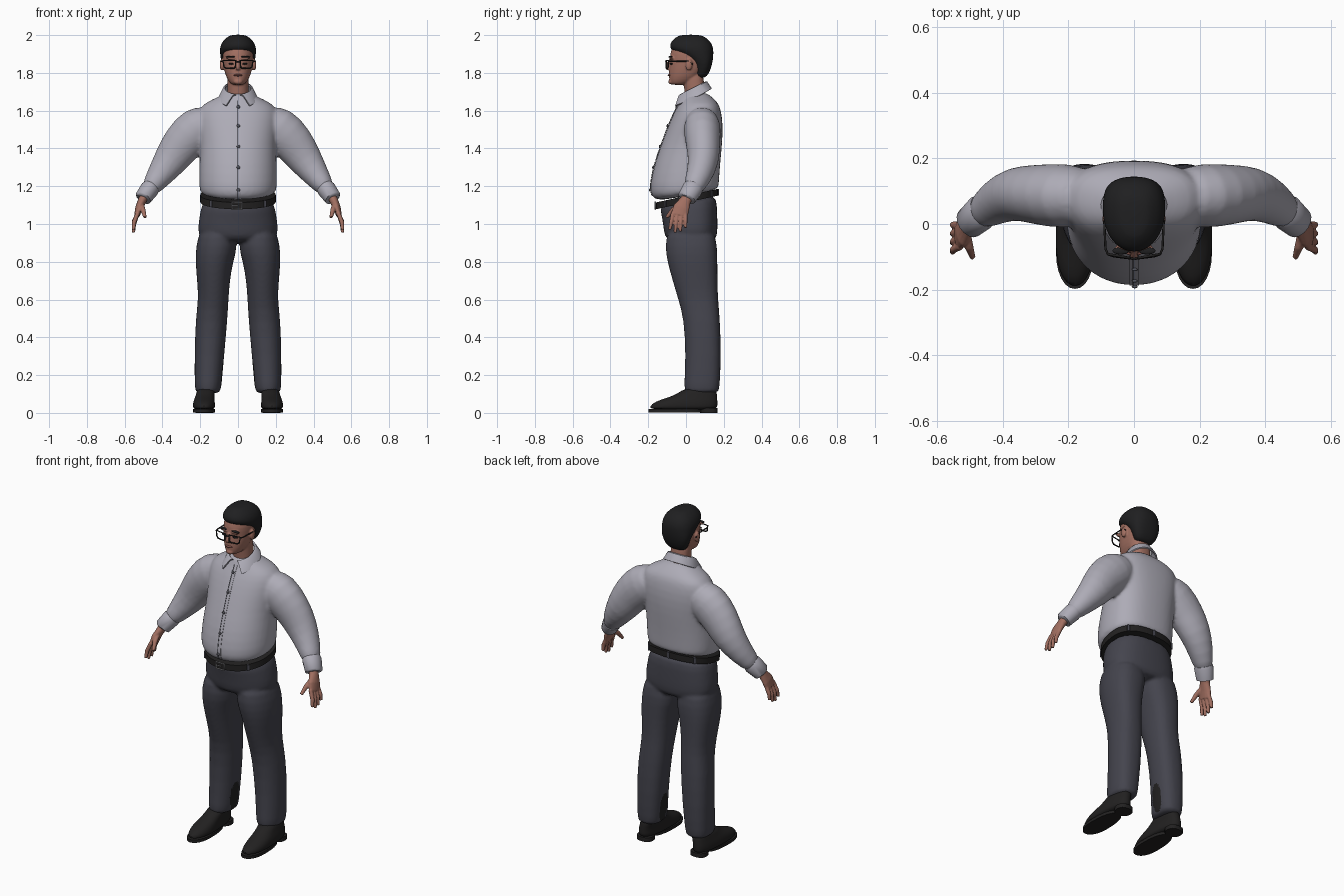
import bpy, bmesh
from math import sin, cos, pi, radians
from mathutils import Vector, Matrix

if "Cube" in bpy.data.objects:
    bpy.data.objects.remove(bpy.data.objects["Cube"])


def material(name, r, g, b):
    m = bpy.data.materials.new(name)
    m.use_nodes = True
    m.diffuse_color = (r, g, b, 1)
    bsdf = m.node_tree.nodes["Principled BSDF"]
    bsdf.inputs["Base Color"].default_value = (r, g, b, 1)
    bsdf.inputs["Roughness"].default_value = 0.7
    return m


SHIRT = material("shirt grey", .42, .41, .47)
CLOTH = material("trouser charcoal", .058, .058, .075)
SKIN = material("skin", .36, .16, .12)
LIPS = material("lips", .24, .09, .075)
HAIR = material("hair black", .014, .014, .015)
LEATHER = material("leather black", .016, .015, .015)
METAL = material("buckle grey", .35, .35, .37)
SEAM = material("seam grey", .1, .1, .12)


def power(v, p):
    return abs(v) ** p * (1 if v > 0 else -1)


def level(z, half, front, back, cx=0, tilt=0, mid=.55, n=24):
    """Horizontal oval, rounder in front and squarer behind."""
    ym, pts = front + mid * (back - front), []
    for i in range(n):
        a = 2 * pi * i / n
        p = .8 if sin(a) > 0 else .95
        depth = back - ym if sin(a) > 0 else ym - front
        y = ym + depth * power(sin(a), p)
        pts.append(Vector((cx + half * power(cos(a), p), y, z + tilt * y)))
    return pts


def tube(path, side=1, n=16):
    """Oval rings that follow a path of (x, y, z, radius, depth radius)."""
    mid = [Vector((side * p[0], p[1], p[2])) for p in path]
    rings = []
    for i, p in enumerate(path):
        t = (mid[min(i + 1, len(mid) - 1)] - mid[max(i - 1, 0)]).normalized()
        u = t.cross(Vector((0, 1, 0))).normalized()
        v = t.cross(u)
        rings.append([mid[i] + u * p[3] * cos(2 * pi * k / n) + v * p[4] * sin(2 * pi * k / n)
                      for k in range(n)])
    return rings


def loft(bm, rings):
    loops = [[bm.verts.new(p) for p in ring] for ring in rings]
    n = len(loops[0])
    for a, b in zip(loops, loops[1:]):
        for k in range(n):
            bm.faces.new((a[k], a[(k + 1) % n], b[(k + 1) % n], b[k]))
    bm.faces.new(loops[0])
    bm.faces.new(loops[-1])


def ball(bm, centre, size):
    mat = Matrix.Translation(centre) @ Matrix.Diagonal((*size, 1))
    bmesh.ops.create_uvsphere(bm, u_segments=16, v_segments=10, radius=1, matrix=mat)


def finish(name, bm, mat, subsurf=0, voxel=0, relax=3, solid=0):
    """Turn a bmesh into a shaded object, optionally fused into one skin."""
    bmesh.ops.recalc_face_normals(bm, faces=bm.faces)
    me = bpy.data.meshes.new(name)
    bm.to_mesh(me)
    bm.free()
    me.materials.append(mat)
    ob = bpy.data.objects.new(name, me)
    bpy.context.collection.objects.link(ob)
    if solid:
        ob.modifiers.new("thickness", 'SOLIDIFY').thickness = solid
    if subsurf:
        ob.modifiers.new("round", 'SUBSURF').levels = subsurf
    if voxel:
        r = ob.modifiers.new("fuse", 'REMESH')
        r.mode, r.voxel_size = 'VOXEL', voxel
        s = ob.modifiers.new("relax", 'SMOOTH')
        s.factor, s.iterations = .5, relax
    dg = bpy.context.evaluated_depsgraph_get()
    baked = bpy.data.meshes.new_from_object(ob.evaluated_get(dg))
    ob.modifiers.clear()
    ob.data = baked
    bpy.ops.object.select_all(action='DESELECT')
    ob.select_set(True)
    bpy.context.view_layer.objects.active = ob
    bpy.ops.object.shade_smooth_by_angle(angle=radians(50))
    return ob


def wire(name, pts, radius, mat, closed=False):
    cu = bpy.data.curves.new(name, 'CURVE')
    cu.dimensions, cu.bevel_depth, cu.bevel_resolution = '3D', radius, 2
    cu.use_fill_caps = True
    sp = cu.splines.new('POLY')
    sp.points.add(len(pts) - 1)
    for q, p in zip(sp.points, pts):
        q.co = (*p, 1)
    sp.use_cyclic_u = closed
    cu.materials.append(mat)
    bpy.context.collection.objects.link(bpy.data.objects.new(name, cu))


SIDES = (("left", 1), ("right", -1))

# Shirt: body and sleeves fused together
bm = bmesh.new()
loft(bm, [level(*r) for r in (
    (1.145, .19, -.15, .165, 0, .2), (1.175, .204, -.187, .174, 0, .15),
    (1.22, .209, -.193, .176, 0, .08), (1.32, .206, -.168, .182),
    (1.42, .202, -.132, .192), (1.52, .215, -.095, .197), (1.6, .215, -.06, .187),
    (1.64, .18, -.035, .172), (1.67, .11, -.022, .14), (1.7, .06, -.01, .105))])
for _, s in SIDES:
    loft(bm, tube(((.12, .085, 1.56, .08, .08), (.21, .085, 1.515, .125, .105),
                   (.3, .09, 1.425, .11, .092), (.355, .095, 1.34, .095, .085),
                   (.42, .07, 1.25, .069, .07), (.485, .02, 1.16, .043, .05)), s))
shirt = finish("shirt", bm, SHIRT, 1, .01, 4)

# Cuffs
for label, s in SIDES:
    bm = bmesh.new()
    loft(bm, tube(((.46, .04, 1.195, .047, .053), (.468, .034, 1.185, .05, .056),
                   (.502, .004, 1.138, .045, .05), (.504, .002, 1.134, .036, .04)), s))
    finish(label + "_cuff", bm, SHIRT)

# Folded collar with two front points
bm = bmesh.new()
rows = []
for i in range(33):
    f = i / 32
    a, b = radians(10 + 340 * f), radians(38 + 284 * f)
    ty = .035 - .066 * cos(a)
    top = Vector((.07 * sin(a), ty, 1.703 + .5 * ty))
    depth = .13 if cos(b) > 0 else .092
    low = Vector((.103 * sin(b), .045 - depth * cos(b), 1.617 + .05 * (1 - cos(b))))
    crease = top.lerp(low, .3) + Vector((0, 0, .012))
    rows.append([bm.verts.new(p) for p in (top, crease, low)])
for p, q in zip(rows, rows[1:]):
    for k in (0, 1):
        bm.faces.new((p[k], p[k + 1], q[k + 1], q[k]))
finish("collar", bm, SHIRT, solid=.008)

# Button strip, its seam and the buttons lie on the shirt front
bpy.context.view_layer.update()


def chest(x, z):
    hit, co, _, _ = shirt.ray_cast((x, -1, z), (0, 1, 0))
    return co.y if hit else -.02


def strip(name, x0, x1, lift, mat):
    b = bmesh.new()
    rows = []
    for i in range(28):
        z = 1.135 + .52 * i / 27
        rows.append([b.verts.new((x, chest(x, z) - lift, z)) for x in (x0, x1)])
    for p, q in zip(rows, rows[1:]):
        b.faces.new((p[0], p[1], q[1], q[0]))
    finish(name, b, mat, solid=.002)


strip("button_strip", -.014, .016, .003, SHIRT)
strip("button_strip_seam", -.005, -.001, .005, SEAM)
bm = bmesh.new()
for z in (1.18, 1.3, 1.41, 1.52, 1.62):
    ball(bm, (.002, chest(.002, z) - .006, z), (.009, .005, .009))
finish("buttons", bm, SEAM)

# Trousers: hips and legs fused together
bm = bmesh.new()
loft(bm, [level(*r) for r in (
    (1.14, .184, -.143, .16, 0, .2), (1.08, .197, -.135, .165, 0, .1),
    (1, .213, -.122, .168), (.93, .214, -.116, .167), (.9, .15, -.08, .14))])
for _, s in SIDES:
    loft(bm, [level(z, w, f, b, s * x) for z, x, w, f, b in (
        (.99, .11, .09, -.1, .15), (.88, .112, .112, -.113, .166),
        (.8, .126, .1, -.1, .167), (.7, .13, .087, -.072, .167),
        (.6, .13, .08, -.042, .17), (.5, .14, .085, -.012, .18),
        (.3, .152, .079, -.002, .187), (.13, .159, .071, -.012, .178),
        (.1, .159, .066, -.008, .174))])
trousers = finish("trousers", bm, CLOTH, 1, .01, 3)

# Dark patch on the inside of each lower leg
trousers.data.materials.append(LEATHER)
for p in trousers.data.polygons:
    c = p.center
    inner = p.normal.x * c.x < 0
    if inner and ((c.y - .09) / .038) ** 2 + ((c.z - .2) / .085) ** 2 < 1:
        p.material_index = 1

# Belt, loops and buckle
bm = bmesh.new()
low, high = [level(z, .2, -.158, .17, 0, .22, n=48) for z in (1.113, 1.149)]
loft(bm, [low, high])
finish("belt", bm, LEATHER)
bm = bmesh.new()
for i in (6, 12, 18, 30, 42):
    a, b = low[i], high[i]
    loft(bm, tube([(*p, .008, .006) for p in (a, b)], n=8))
finish("belt_loops", bm, CLOTH)
wire("buckle", [(x, -.163, z) for x, z in ((-.032, 1.078), (.022, 1.078), (.022, 1.116), (-.032, 1.116))],
     .004, METAL, True)
wire("buckle_pin", [(-.03, -.165, 1.097), (.0, -.165, 1.097)], .003, METAL)

# Shoes with separate soles and heels
for label, s in SIDES:
    bm = bmesh.new()
    loft(bm, [level(z, w, f, b, s * x, 0, .38) for z, x, w, f, b in (
        (.015, .18, .056, -.192, .163), (.035, .18, .06, -.195, .168),
        (.06, .18, .057, -.165, .168), (.08, .177, .052, -.1, .166),
        (.1, .172, .049, -.045, .164), (.135, .168, .046, -.005, .16))])
    finish(label + "_shoe", bm, LEATHER, 1)
    bm = bmesh.new()
    loft(bm, [level(z, .058, -.198, .085, s * .18, 0, .4) for z in (.003, .02)])
    loft(bm, [level(z, .048, .075, .168, s * .178) for z in (0, .025)])
    finish(label + "_sole", bm, LEATHER)

# Hands
for label, s in SIDES:
    bm = bmesh.new()
    loft(bm, tube(((.485, .02, 1.165, .026, .03), (.507, -.003, 1.125, .023, .03),
                   (.524, -.025, 1.085, .02, .044), (.535, -.036, 1.045, .015, .044)), s))
    for k in range(4):
        y, reach = -.068 + .022 * k, (.07, .085, .08, .06)[k]
        loft(bm, tube(((.53, y, 1.06, .012, .012), (.55, y - .01 + .003 * k, 1.045 - reach / 2, .012, .011),
                       (.554, y - .018 + .006 * k, 1.04 - reach, .009, .008)), s, 10))
    loft(bm, tube(((.515, -.025, 1.105, .017, .015), (.503, -.07, 1.075, .014, .013),
                   (.492, -.102, 1.035, .009, .009)), s, 10))
    finish(label + "_hand", bm, SKIN, 0, .004, 2)

# Head with neck, nose, brow, chin and ears
bm = bmesh.new()
loft(bm, [level(*r) for r in (
    (1.735, .03, -.078, -.01), (1.75, .046, -.088, .03), (1.78, .064, -.091, .07),
    (1.82, .075, -.09, .1), (1.86, .08, -.086, .115), (1.9, .083, -.086, .12),
    (1.94, .075, -.072, .115), (1.97, .045, -.04, .08))])
loft(bm, [level(z, .056, f, b) for z, f, b in (
    (1.62, -.005, .1), (1.7, -.005, .1), (1.77, -.02, .095), (1.82, -.01, .08))])
loft(bm, tube(((0, -.08, 1.872, .009, .009), (0, -.094, 1.85, .01, .01),
               (0, -.103, 1.828, .015, .012), (0, -.092, 1.815, .012, .009)), n=12))
ball(bm, (0, -.08, 1.753), (.024, .014, .014))
for _, s in SIDES:
    ball(bm, (s * .033, -.077, 1.878), (.032, .013, .009))
    ball(bm, (s * .086, .015, 1.843), (.011, .02, .032))
finish("head", bm, SKIN, 1, .005, 2)

# Lips, brows and eyes
bm = bmesh.new()
ball(bm, (0, -.088, 1.788), (.024, .009, .006))
finish("lips", bm, LIPS)
bm = bmesh.new()
for _, s in SIDES:
    ball(bm, (s * .04, -.082, 1.885), (.026, .011, .005))
    ball(bm, (s * .036, -.078, 1.848), (.014, .009, .005))
finish("brows_and_eyes", bm, HAIR)

# Hair
bm = bmesh.new()
loft(bm, [level(*r) for r in (
    (1.77, .05, .05, .1), (1.8, .07, .045, .125), (1.85, .088, .035, .14),
    (1.885, .094, -.015, .145), (1.915, .097, -.07, .146), (1.935, .096, -.09, .144),
    (1.965, .085, -.082, .132), (1.988, .06, -.055, .105), (2.003, .035, -.03, .075))])
finish("hair", bm, HAIR, 1, .007, 2)

# Glasses
for label, s in SIDES:
    wire(label + "_lens_rim", [(s * x, y, z) for x, y, z in (
        (.014, -.104, 1.832), (.022, -.103, 1.824), (.062, -.098, 1.824), (.074, -.094, 1.832),
        (.08, -.092, 1.866), (.012, -.104, 1.866))], .004, LEATHER, True)
    wire(label + "_temple", [(s * x, y, z) for x, y, z in (
        (.08, -.092, 1.862), (.087, -.075, 1.862), (.091, .015, 1.862), (.09, .035, 1.845))], .0035, LEATHER)
wire("glasses_bridge", [(-.014, -.104, 1.856), (0, -.107, 1.86), (.014, -.104, 1.856)], .0035, LEATHER)
